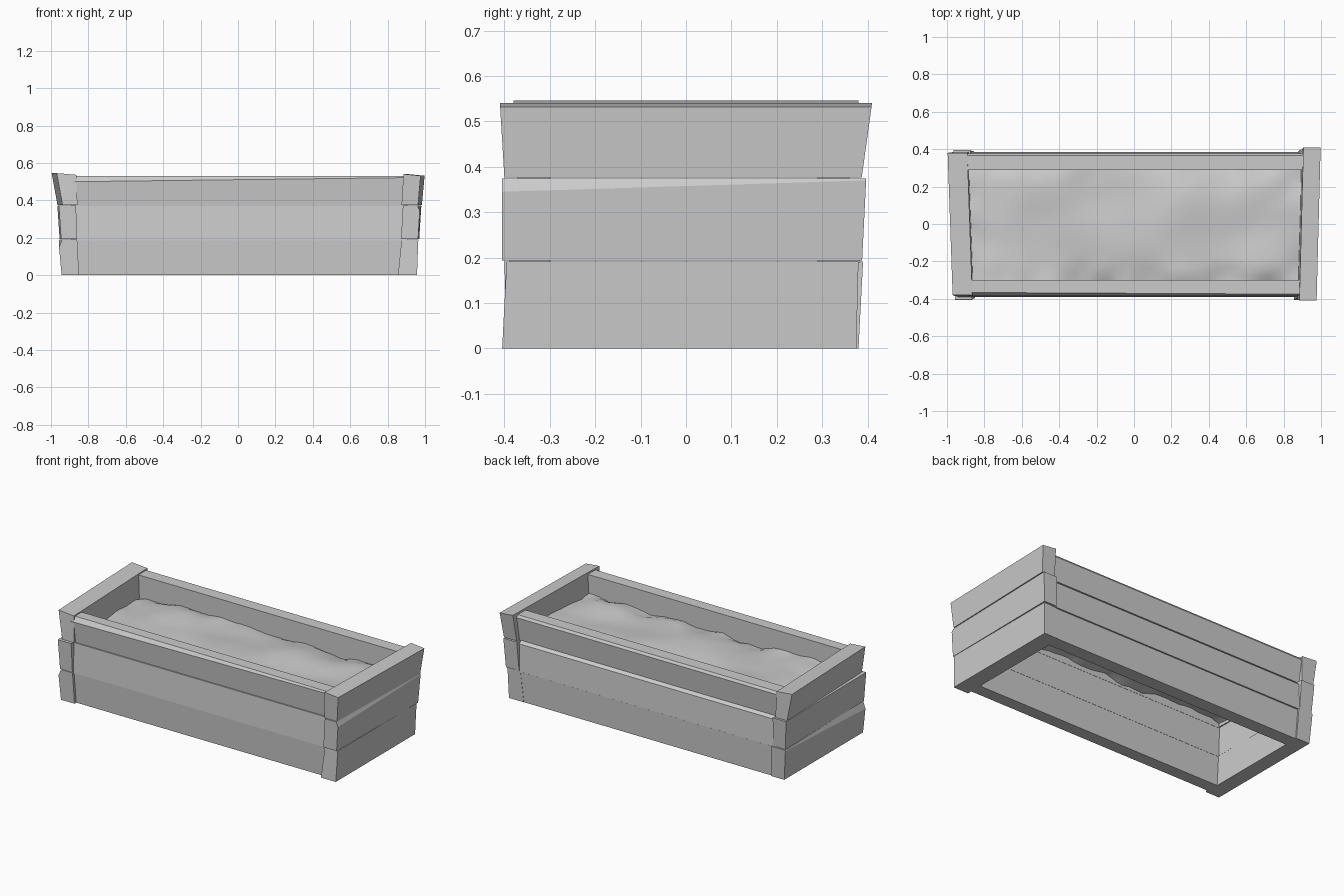
import bpy
import bmesh
from mathutils import Vector, noise

cube = bpy.data.objects.get("Cube")
if cube:
    bpy.data.objects.remove(cube)


def make_material(name, value):
    mat = bpy.data.materials.new(name)
    mat.use_nodes = True
    colour = (value, value, value, 1)
    mat.diffuse_color = colour
    mat.node_tree.nodes["Principled BSDF"].inputs["Base Color"].default_value = colour
    return mat


grey = make_material("plain grey", 0.6)


def add_object(name, bm):
    bmesh.ops.recalc_face_normals(bm, faces=bm.faces)
    mesh = bpy.data.meshes.new(name)
    bm.to_mesh(mesh)
    bm.free()
    mesh.materials.append(grey)
    obj = bpy.data.objects.new(name, mesh)
    bpy.context.collection.objects.link(obj)
    return obj


def plank(name, section, start, end, along="x", yaw=0.0, end_section=None):
    """Loft a (depth, height) section; start and end are (bottom, top) positions."""
    bm = bmesh.new()
    low = min(z for _, z in section)
    high = max(z for _, z in section)
    rings = []
    for profile, (bottom, top) in ((section, start), (end_section or section, end)):
        ring = []
        for depth, z in profile:
            t = (z - low) / (high - low)
            run = bottom + (top - bottom) * t
            side = depth + yaw * run
            ring.append(bm.verts.new((run, side, z) if along == "x" else (side, run, z)))
        rings.append(ring)
    a, b = rings
    bm.faces.new(a)
    bm.faces.new(b)
    for i in range(len(a)):
        j = (i + 1) % len(a)
        bm.faces.new((a[i], a[j], b[j], b[i]))
    return add_object(name, bm)


# Long planks: outer faces of each course lean a little differently
courses = [
    ("front_lower", -1, .3, [(.377, 0), (.385, .186)], None),
    ("front_middle", -1, .3, [(.389, .187), (.377, .37)], None),
    ("front_upper", -1, .3, [(.371, .371), (.384, .5), (.366, .53)],
     [(.371, .371), (.384, .522), (.375, .53)]),
    ("back_lower", 1, .29, [(.373, 0), (.379, .186)], None),
    ("back_middle", 1, .29, [(.384, .189), (.374, .355), (.352, .37)], None),
    ("back_upper", 1, .29, [(.36, .372), (.377, .515), (.367, .53)], None),
]
for name, sign, inner, outline, end_outline in courses:
    sections = []
    for points in (outline, end_outline or outline):
        closed = [(inner, points[0][1])] + points + [(inner, points[-1][1])]
        sections.append([(sign * y, z) for y, z in closed])
    plank(name + "_plank", sections[0], (-.89, -.89), (.905, .905), end_section=sections[1])

# End planks: heavier boards, slightly splayed and twisted
plank("left_lower_end", [(.855, 0), (.957, 0), (.964, .191), (.875, .191)],
      (-.405, -.395), (.375, .38), "y")
plank("left_middle_end", [(.875, .194), (.966, .194), (.975, .345), (.962, .374), (.885, .374)],
      (-.405, -.405), (.388, .397), "y", .008,
      [(.875, .194), (.966, .194), (.977, .37), (.975, .374), (.885, .374)])
plank("left_upper_end", [(.885, .376), (.973, .376), (.987, .532), (.895, .541)],
      (-.40, -.41), (.387, .41), "y", .026)
plank("right_lower_end", [(-.85, 0), (-.943, 0), (-.957, .15), (-.94, .191), (-.86, .191)],
      (-.395, -.40), (.38, .39), "y", 0,
      [(-.85, 0), (-.943, 0), (-.957, .185), (-.954, .191), (-.86, .191)])
plank("right_middle_end", [(-.865, .194), (-.95, .194), (-.962, .374), (-.87, .374)],
      (-.40, -.405), (.385, .395), "y", -.01)
plank("right_upper_end", [(-.872, .376), (-.952, .376), (-.983, .546), (-.878, .537)],
      (-.39, -.38), (.385, .38), "y", -.035)

# Lumpy soil: a low mound that falls away raggedly at the walls
bm = bmesh.new()
bmesh.ops.create_grid(bm, x_segments=40, y_segments=16, size=1)
for v in bm.verts:
    u, w = v.co.x, v.co.y
    x, y = u * .9, w * .31
    edge = max(abs(u) ** 10, abs(w) ** 4)
    bumps = noise.noise(Vector((x * 4, y * 4, 1.7))) * (.02 + .016 * edge)
    bumps += noise.noise(Vector((x * 9, y * 9, 4.2))) * .025 * edge
    v.co = (x, y, .422 - .022 * edge + bumps)
soil = add_object("soil", bm)
soil.data.shade_smooth()
